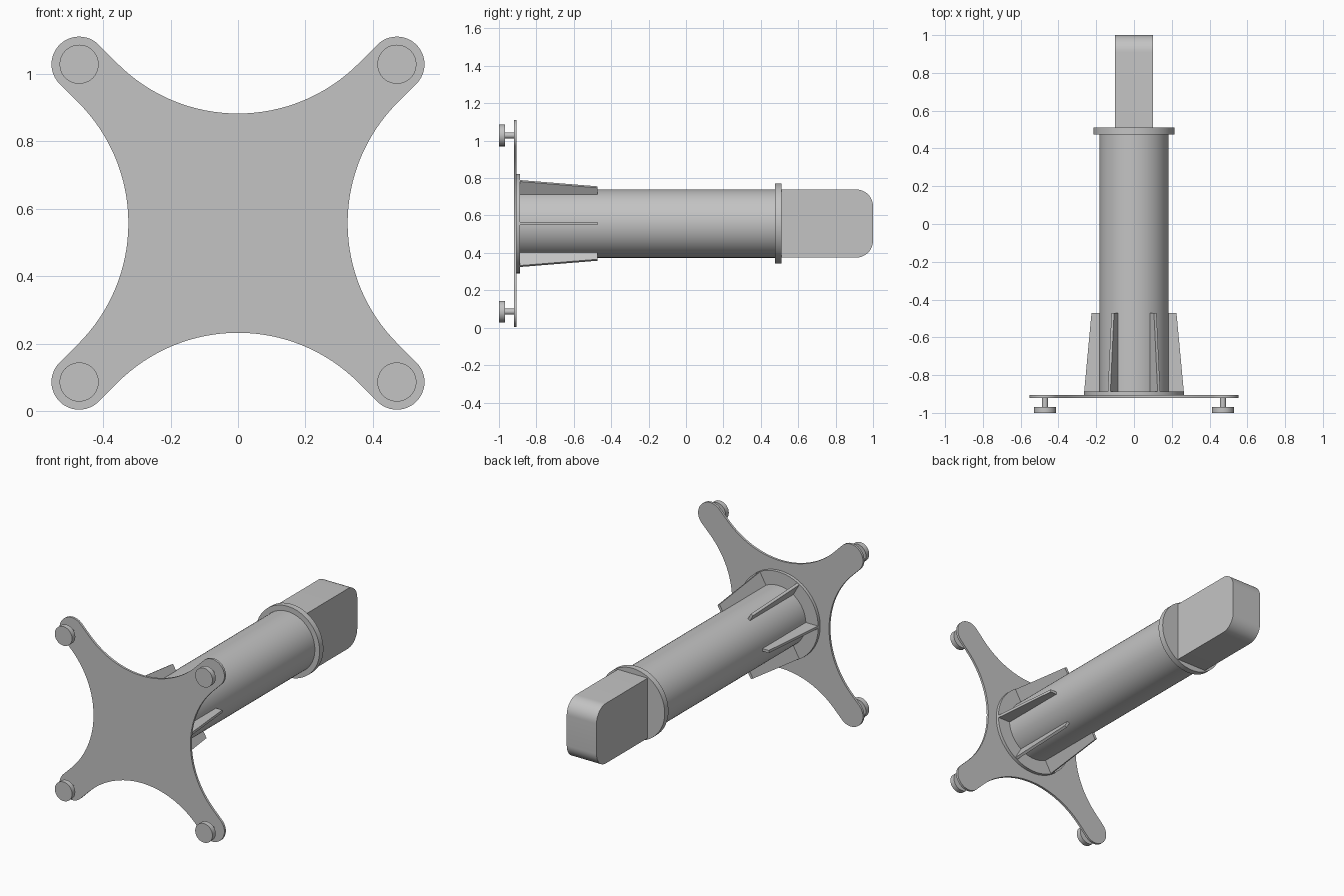
import bpy, bmesh
from math import sin, cos, radians, pi
from mathutils import Vector, Matrix

if "Cube" in bpy.data.objects:
    bpy.data.objects.remove(bpy.data.objects["Cube"])

AXIS_Z = 0.557      # height of the tube axis
CORNER = 0.471      # offset of the feet from the axis

grey = bpy.data.materials.new("mid grey")
grey.use_nodes = True
grey.diffuse_color = (0.55, 0.55, 0.55, 1)
grey.node_tree.nodes["Principled BSDF"].inputs["Base Color"].default_value = (0.55, 0.55, 0.55, 1)


def finish(name, bm):
    bmesh.ops.recalc_face_normals(bm, faces=bm.faces)
    mesh = bpy.data.meshes.new(name)
    bm.to_mesh(mesh)
    bm.free()
    mesh.materials.append(grey)
    ob = bpy.data.objects.new(name, mesh)
    ob.location.z = AXIS_Z
    bpy.context.collection.objects.link(ob)
    bpy.ops.object.select_all(action='DESELECT')
    bpy.context.view_layer.objects.active = ob
    ob.select_set(True)
    bpy.ops.object.shade_smooth_by_angle(angle=radians(30))
    return ob


def prism(name, points, depth):
    """Extrude a flat outline along the depth vector."""
    bm = bmesh.new()
    face = bm.faces.new([bm.verts.new(p) for p in points])
    out = bmesh.ops.extrude_face_region(bm, geom=[face], use_keep_orig=True)
    moved = [g for g in out["geom"] if isinstance(g, bmesh.types.BMVert)]
    bmesh.ops.translate(bm, verts=moved, vec=depth)
    return finish(name, bm)


def disc(name, radius, y0, y1, x=0, z=0, sides=64):
    """Cylinder lying along y."""
    bm = bmesh.new()
    place = Matrix.Translation((x, (y0 + y1) / 2, z)) @ Matrix.Rotation(pi / 2, 4, 'X')
    bmesh.ops.create_cone(bm, cap_ends=True, segments=sides, radius1=radius,
                          radius2=radius, depth=y1 - y0, matrix=place)
    return finish(name, bm)


def arc(cx, cy, r, start, end, steps):
    angles = [radians(start + (end - start) * i / steps) for i in range(steps + 1)]
    return [(cx + r * cos(a), cy + r * sin(a)) for a in angles]


# Four-armed base plate: rounded tips joined by concave arcs
quarter = arc(CORNER, CORNER, 0.082, -45, 135, 24) + arc(0, 0.83, 0.505, -45, -135, 32)
outline = []
for k in range(4):
    turn = Matrix.Rotation(k * pi / 2, 2)
    outline += [turn @ Vector(p) for p in quarter]
prism("base_plate", [(p.x, -0.92, p.y) for p in outline], (0, 0.014, 0))

# Feet on the plate tips
for sx, side in ((-1, "right"), (1, "left")):
    for sz, level in ((-1, "lower"), (1, "upper")):
        x, z = sx * CORNER, sz * CORNER
        disc(f"foot_{level}_{side}", 0.058, -1, -0.969, x, z, 40)
        disc(f"foot_stem_{level}_{side}", 0.016, -0.97, -0.915, x, z, 24)

# Tube with its flange and collar
disc("base_flange", 0.266, -0.907, -0.887)
disc("tube", 0.183, -0.89, 0.48)
disc("collar", 0.215, 0.475, 0.511)

# Tapered ribs around the tube
THICK = 0.016
for k in range(6):
    rib = prism(f"rib_{k + 1}",
                [(0.17, -0.89, -THICK / 2), (0.264, -0.89, -THICK / 2),
                 (0.225, -0.472, -THICK / 2), (0.17, -0.472, -THICK / 2)],
                (0, 0, THICK))
    rib.rotation_euler.y = k * pi / 3

# Flat end block with rounded far corners
side = ([(0.505, -0.182)] + arc(0.91, -0.092, 0.09, -90, 0, 12)
        + arc(0.91, 0.092, 0.09, 0, 90, 12) + [(0.505, 0.182)])
prism("end_block", [(-0.1, y, z) for y, z in side], (0.2, 0, 0))
